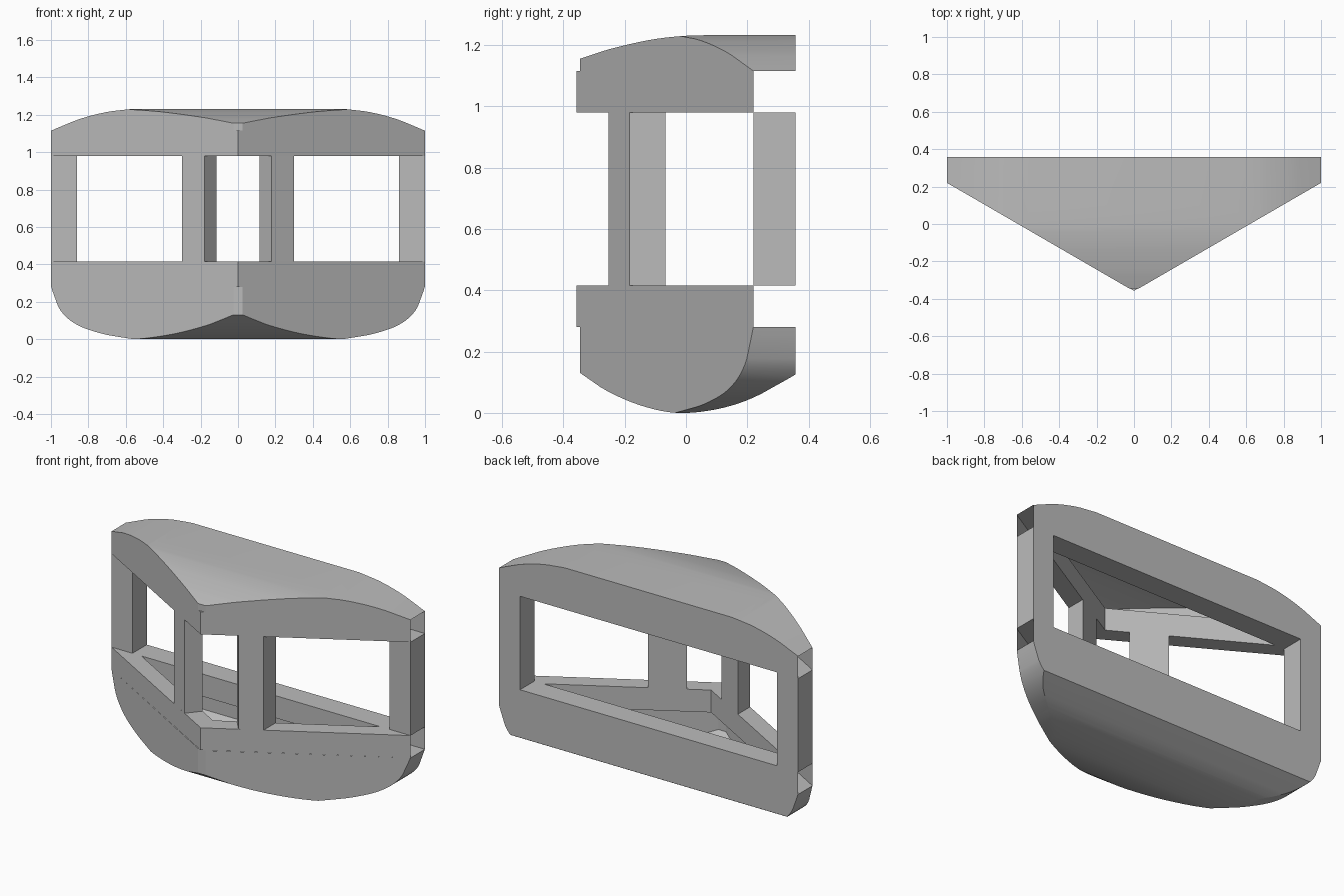
import bpy
import bmesh
from mathutils import Vector

if "Cube" in bpy.data.objects:
    bpy.data.objects.remove(bpy.data.objects["Cube"])

grey = bpy.data.materials.new("plain_grey")
grey.use_nodes = True
COLOUR = (0.5, 0.5, 0.5, 1)
grey.diffuse_color = COLOUR
grey.node_tree.nodes["Principled BSDF"].inputs["Base Color"].default_value = COLOUR

# Main levels
FLOOR, SILL, HEAD, EAVE = 0.28, 0.415, 0.98, 1.115
BACK, SIDE, TIP = 0.357, 0.22, -0.357


def finish(name, bm, smooth=False):
    bmesh.ops.recalc_face_normals(bm, faces=bm.faces)
    mesh = bpy.data.meshes.new(name)
    bm.to_mesh(mesh)
    bm.free()
    obj = bpy.data.objects.new(name, mesh)
    bpy.context.collection.objects.link(obj)
    mesh.materials.append(grey)
    if smooth:
        bpy.ops.object.select_all(action='DESELECT')
        obj.select_set(True)
        bpy.context.view_layer.objects.active = obj
        bpy.ops.object.shade_smooth_by_angle(angle=0.4)
    return obj


def prism(points, low, high):
    """Closed vertical prism over a plan outline."""
    bm = bmesh.new()
    base = bm.faces.new([bm.verts.new((x, y, low)) for x, y in points])
    top = bmesh.ops.extrude_face_region(bm, geom=[base])["geom"]
    for v in top:
        if isinstance(v, bmesh.types.BMVert):
            v.co.z = high
    return bm


def curve(points, steps=5):
    """Smooth a few profile points with a cardinal spline."""
    p = [Vector(q) for q in points]
    p = [2 * p[0] - p[1]] + p + [2 * p[-1] - p[-2]]
    out = []
    for a, b, c, d in zip(p, p[1:], p[2:], p[3:]):
        for i in range(steps):
            t = i / steps
            out.append(b + (c - a) * t / 2 + (2*a - 5*b + 4*c - d) * t*t / 2
                       + (3*b - a - 3*c + d) * t**3 / 2)
    return out + [p[-2]]


def trim(bm, profile, axis, up):
    """Slice away whatever lies beyond each segment of a convex profile."""
    for a, b in zip(profile, profile[1:]):
        d = b - a
        n = Vector((-d.y, d.x)) * (1 if up else -1)
        normal = Vector((n.x, 0, n.y)) if axis == "x" else Vector((0, n.x, n.y))
        point = Vector((a.x, 0, a.y)) if axis == "x" else Vector((0, a.x, a.y))
        cut = bmesh.ops.bisect_plane(bm, geom=bm.verts[:] + bm.edges[:] + bm.faces[:],
                                     dist=1e-5, plane_co=point, plane_no=normal,
                                     clear_outer=True)["geom_cut"]
        edges = [e for e in cut if isinstance(e, bmesh.types.BMEdge)]
        if edges and any(e.is_boundary for e in edges):
            bmesh.ops.holes_fill(bm, edges=edges, sides=0)


def shell(name, low, high, across, along, up):
    """Curved hull skin, left open on the side facing the windows."""
    plan = [(0.025, -0.345), (1, SIDE), (1, BACK), (-1, BACK), (-1, SIDE), (-0.025, -0.345)]
    bm = prism(plan, low, high)
    half = curve(across)
    full = [Vector((-v.x, v.y)) for v in reversed(half)] + half
    trim(bm, full, "x", up)
    trim(bm, curve(along), "y", up)
    rim = low if up else high
    caps = [f for f in bm.faces if all(abs(v.co.z - rim) < 1e-4 for v in f.verts)]
    bmesh.ops.delete(bm, geom=caps, context='FACES')
    finish(name, bm, True)


shell("roof_shell", EAVE, 1.4,
      [(0.56, 1.232), (0.7, 1.215), (0.85, 1.176), (1, EAVE)],
      [(-0.345, 1.155), (-0.25, 1.186), (-0.12, 1.216), (0, 1.23), (0.1, 1.232)], True)
shell("bottom_shell", -0.2, FLOOR,
      [(0.56, 0), (0.72, 0.028), (0.86, 0.077), (0.95, 0.155), (1, FLOOR)],
      [(-0.345, 0.13), (-0.26, 0.073), (-0.15, 0.025), (-0.03, 0),
       (0.1, 0.012), (0.22, 0.05), (BACK, 0.125)], False)


# Hollow ring beams, open at both side ends
def ring(name, low, high):
    bm = bmesh.new()
    outer = [(0, TIP), (1, SIDE), (1, BACK), (-1, BACK), (-1, SIDE)]
    inner = [(0, -0.24), (0.8, SIDE), (-0.8, SIDE)]
    levels = []
    for z in (low, high):
        o = [bm.verts.new((x, y, z)) for x, y in outer]
        i = [bm.verts.new((x, y, z)) for x, y in inner]
        levels.append((o, i))
        for face in ((o[0], o[1], i[1], i[0]), (o[1], o[2], i[1]),
                     (o[2], o[3], i[2], i[1]), (o[3], o[4], i[2]),
                     (o[4], o[0], i[0], i[2])):
            bm.faces.new(face)
    (ol, il), (oh, ih) = levels
    for a, b in ((0, 1), (2, 3), (4, 0)):
        bm.faces.new((ol[a], ol[b], oh[b], oh[a]))
    for a, b in ((0, 1), (1, 2), (2, 0)):
        bm.faces.new((il[a], il[b], ih[b], ih[a]))
    finish(name, bm)


ring("sill_ring", FLOOR, SILL)
ring("header_ring", HEAD, EAVE)

# Window posts, mirrored left and right
POSTS = {
    "front_post": [(0.18, -0.253), (0.30, -0.184), (0.30, -0.067), (0.115, -0.174)],
    "rear_corner_post": [(0.86, SIDE), (1, SIDE), (1, BACK), (0.86, BACK)],
}
for name, outline in POSTS.items():
    for side, sign in (("left", 1), ("right", -1)):
        finish(f"{name}_{side}", prism([(x * sign, y) for x, y in outline], SILL, HEAD))
